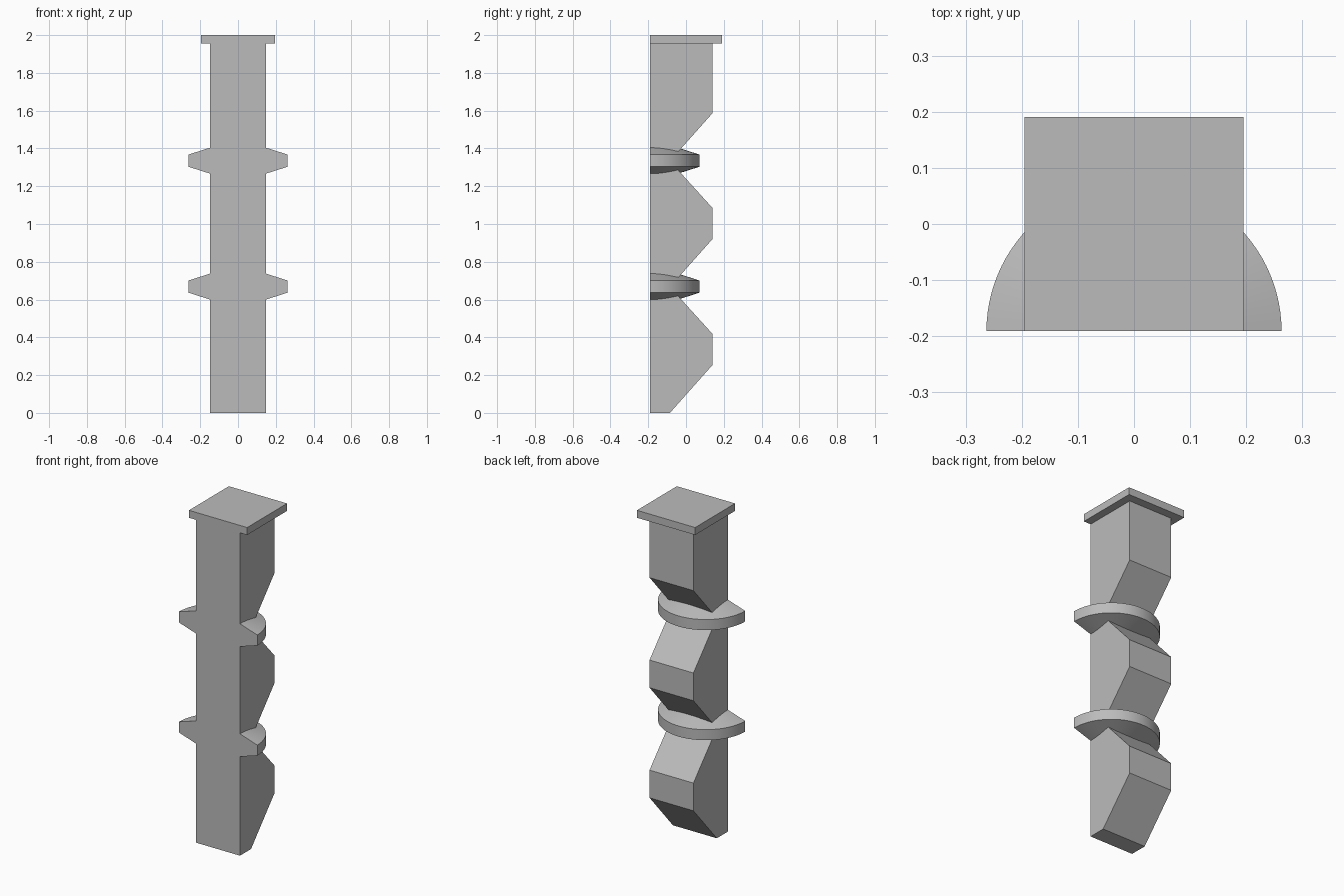
import bpy, bmesh, math
from mathutils import Matrix

cube = bpy.data.objects.get("Cube")
if cube:
    bpy.data.objects.remove(cube, do_unlink=True)

FRONT = -0.191      # shared flat front plane
PITCH = 2 / 3       # height of one repeat

grey = bpy.data.materials.new("plain grey")
grey.use_nodes = True
grey.diffuse_color = (0.5, 0.5, 0.5, 1)
grey.node_tree.nodes["Principled BSDF"].inputs["Base Color"].default_value = grey.diffuse_color


def make_object(name, bm):
    bmesh.ops.recalc_face_normals(bm, faces=bm.faces)
    mesh = bpy.data.meshes.new(name)
    bm.to_mesh(mesh)
    bm.free()
    mesh.materials.append(grey)
    obj = bpy.data.objects.new(name, mesh)
    bpy.context.collection.objects.link(obj)
    return obj


def extrude_side_profile(name, points, half_width):
    """Extrude a (y, z) outline across x, centred on x = 0."""
    bm = bmesh.new()
    face = bm.faces.new([bm.verts.new((-half_width, y, z)) for y, z in points])
    out = bmesh.ops.extrude_face_region(bm, geom=[face])
    moved = [v for v in out["geom"] if isinstance(v, bmesh.types.BMVert)]
    bmesh.ops.translate(bm, verts=moved, vec=(2 * half_width, 0, 0))
    return make_object(name, bm)


def half_collar(name, z_mid, radius=0.263, segments=48):
    """Half disc with conical top and bottom, flat at the front."""
    bm = bmesh.new()
    rings = []
    outline = [(radius, 0.032), (radius, -0.032), (0, -0.116), (0, 0.116)]
    for i in range(segments + 1):
        a = math.pi * i / segments
        rings.append([bm.verts.new((r * math.cos(a), FRONT + r * math.sin(a), z_mid + h))
                      for r, h in outline])
    for a, b in zip(rings, rings[1:]):
        for k in range(3):
            bm.faces.new((a[k], a[k + 1], b[k + 1], b[k]))
        bm.faces.new((a[3], a[0], b[0], b[3]))
    bmesh.ops.remove_doubles(bm, verts=bm.verts, dist=1e-5)
    # Close the flat front
    bmesh.ops.holes_fill(bm, edges=[e for e in bm.edges if e.is_boundary], sides=0)
    return make_object(name, bm)


# Post with notched back: three repeats, the last running straight to the top
outline = [(FRONT, 0)]
for i in range(3):
    z = i * PITCH
    outline += [(-0.085, z), (0.139, z + 0.252)]
    if i < 2:
        outline.append((0.139, z + PITCH - 0.247))
outline += [(0.139, 1.97), (FRONT, 1.97)]
post = extrude_side_profile("notched_post", outline, 0.147)

# Square top plate
plate = extrude_side_profile(
    "top_plate", [(FRONT, 1.955), (-FRONT, 1.955), (-FRONT, 2), (FRONT, 2)], 0.195)

# Half-round collars at the two notches
collars = [half_collar("collar", (i + 1) * PITCH + 0.002) for i in range(2)]

# Fuse everything into one clean solid
parts = [plate] + collars
for part in parts:
    mod = post.modifiers.new("fuse", "BOOLEAN")
    mod.operation = "UNION"
    mod.solver = "EXACT"
    mod.object = part
bpy.context.view_layer.update()
fused = bpy.data.meshes.new_from_object(post.evaluated_get(bpy.context.evaluated_depsgraph_get()))
post.modifiers.clear()
post.data = fused
for part in parts:
    bpy.data.objects.remove(part, do_unlink=True)

# Merge coplanar leftovers on the flat faces
bm = bmesh.new()
bm.from_mesh(fused)
bmesh.ops.dissolve_limit(bm, angle_limit=math.radians(0.2), verts=bm.verts, edges=bm.edges)
bm.to_mesh(fused)
bm.free()

bpy.ops.object.select_all(action="DESELECT")
post.select_set(True)
bpy.context.view_layer.objects.active = post
bpy.ops.object.shade_smooth_by_angle(angle=math.radians(20))
